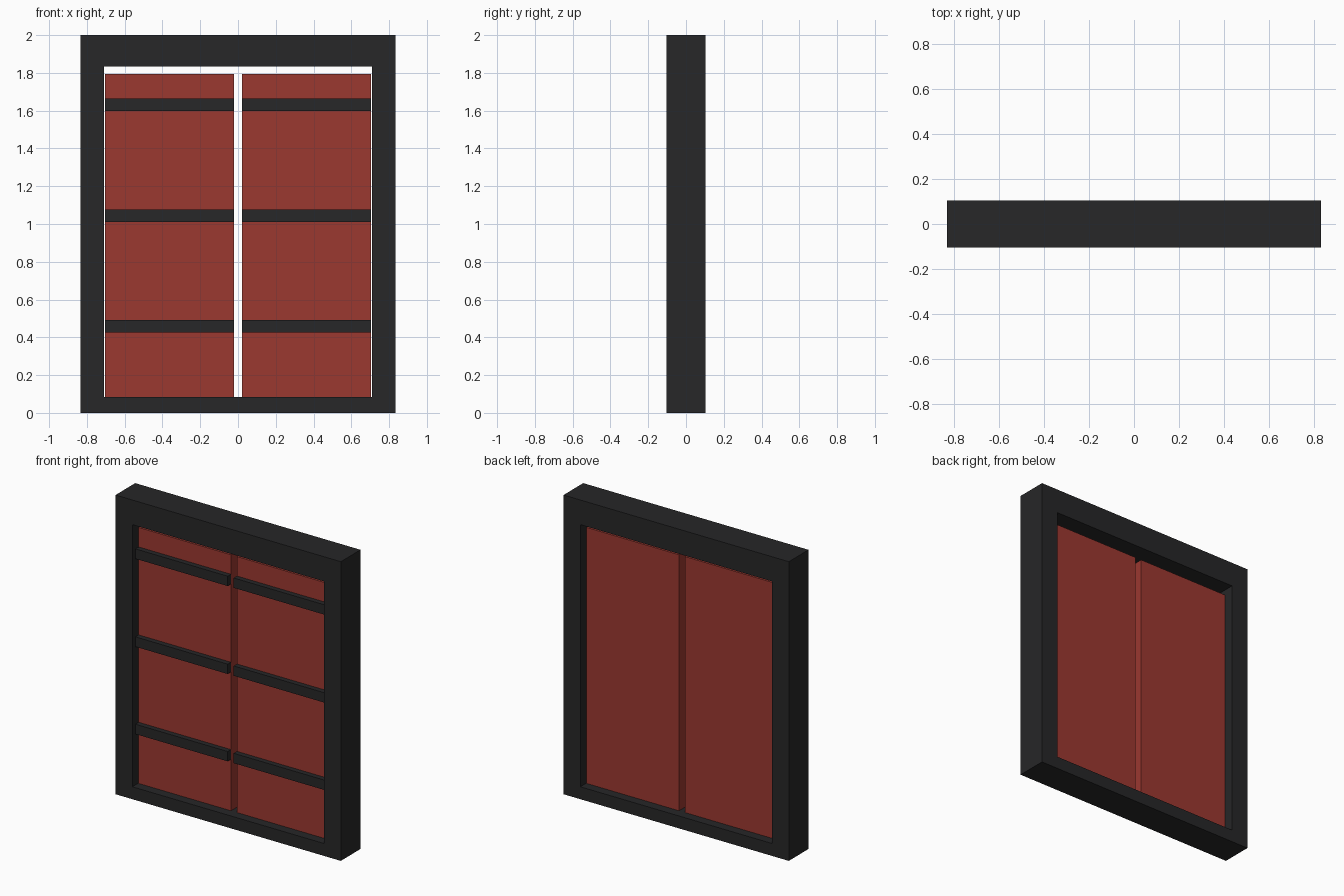
import bpy

if "Cube" in bpy.data.objects:
    bpy.data.objects.remove(bpy.data.objects["Cube"])


def material(name, rgb):
    m = bpy.data.materials.new(name)
    m.diffuse_color = (*rgb, 1)
    m.use_nodes = True
    m.node_tree.nodes["Principled BSDF"].inputs["Base Color"].default_value = m.diffuse_color
    return m


DARK = material("dark_metal", (0.02, 0.02, 0.021))
RED = material("red_paint", (0.33, 0.04, 0.03))


def box(name, x, y, z, mat):
    """Box spanning the given (min, max) ranges."""
    bpy.ops.mesh.primitive_cube_add(
        size=1, location=[sum(r) / 2 for r in (x, y, z)])
    ob = bpy.context.object
    ob.name = name
    ob.scale = [r[1] - r[0] for r in (x, y, z)]
    bpy.ops.object.transform_apply(location=False, rotation=False, scale=True)
    ob.data.materials.append(mat)
    return ob


W, INNER, D = 0.833, 0.709, 0.104
DEPTH = (-D, D)

# Frame: lintel and sill fitted between the jambs
box("lintel", (-INNER, INNER), DEPTH, (1.835, 2.0), DARK)
box("sill", (-INNER, INNER), DEPTH, (0.0, 0.083), DARK)

for side, s in (("left", -1), ("right", 1)):
    def span(a, b):
        return tuple(sorted((s * a, s * b)))

    box(f"{side}_jamb", span(INNER, W), DEPTH, (0.0, 2.0), DARK)

    # Door leaf with three raised bands on the front
    leaf = span(0.022, 0.704)
    box(f"{side}_door", leaf, (-0.043, 0.043), (0.083, 1.794), RED)
    for i, z in enumerate((0.459, 1.043, 1.631)):
        box(f"{side}_band_{i + 1}", leaf, (-0.077, -0.043),
            (z - 0.033, z + 0.033), DARK)
